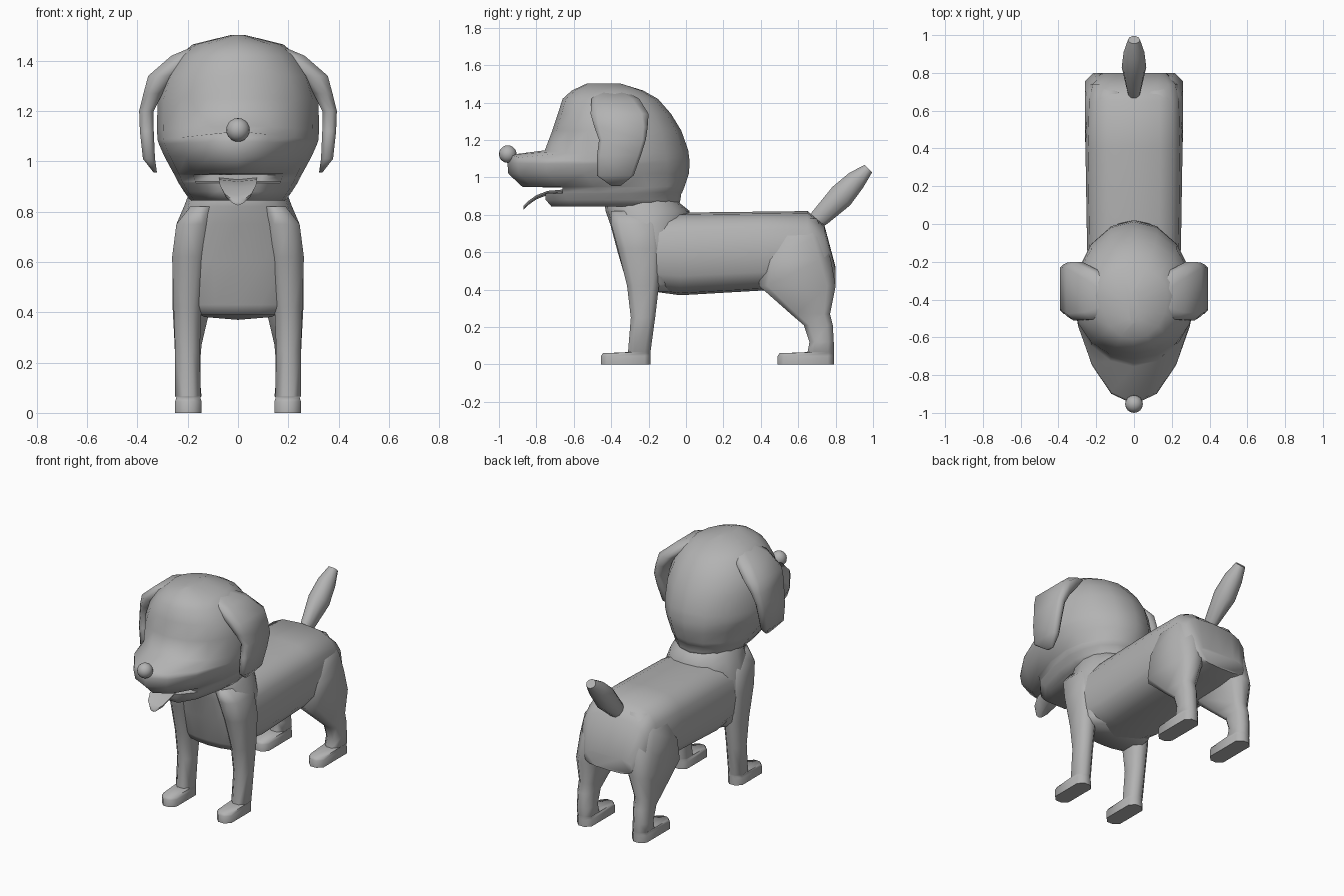
import bpy, bmesh, math

grey = bpy.data.materials.new("grey_coat")
grey.diffuse_color = (0.45, 0.45, 0.45, 1)


def loft(name, rings, angle=70):
    """Skin a list of equal-length closed rings and cap both ends."""
    bm = bmesh.new()
    loops = [[bm.verts.new(p) for p in r] for r in rings]
    n = len(loops[0])
    for a, b in zip(loops, loops[1:]):
        for i in range(n):
            j = (i + 1) % n
            bm.faces.new((a[i], a[j], b[j], b[i]))
    bm.faces.new(loops[0])
    bm.faces.new(loops[-1])
    bmesh.ops.recalc_face_normals(bm, faces=bm.faces)
    return finish(name, bm, angle)


def finish(name, bm, angle):
    me = bpy.data.meshes.new(name)
    bm.to_mesh(me)
    bm.free()
    me.materials.append(grey)
    me.polygons.foreach_set("use_smooth", [True] * len(me.polygons))
    me.set_sharp_from_angle(angle=math.radians(angle))
    ob = bpy.data.objects.new(name, me)
    bpy.context.collection.objects.link(ob)
    return ob


def level_ring(z, front, mid, back, w, q=1.0, drop=0.0, clip=-9.0, n=16):
    """Horizontal ring: q shapes the front half, drop lowers its sides,
    clip cuts it off flat at the front."""
    pts = []
    for i in range(n):
        a = 2 * math.pi * i / n
        s, c = math.sin(a), math.cos(a)
        y = mid + ((front - mid) * c ** q if c > 1e-6 else (mid - back) * c)
        pts.append((w * s, max(y, clip), z - drop * abs(s)))
    return pts


def barrel_ring(y, z0, z1, w, n=16, e=0.65):
    """Upright rounded-box ring for the trunk."""
    pts = []
    for i in range(n):
        a = 2 * math.pi * i / n
        s, c = math.sin(a), math.cos(a)
        x = math.copysign(abs(s) ** e, s) * w
        h = math.copysign(abs(c) ** e, c)
        pts.append((x, y, (z0 + z1) / 2 + h * (z1 - z0) / 2))
    return pts


def box_ring(z, y0, y1, x0, x1, side, c=0.3):
    """Horizontal rectangle with cut corners, mirrored by side."""
    b = c * min(y1 - y0, x1 - x0)
    p = [(x0 + b, y0), (x1 - b, y0), (x1, y0 + b), (x1, y1 - b),
         (x1 - b, y1), (x0 + b, y1), (x0, y1 - b), (x0, y0 + b)]
    return [(side * x, y, z) for x, y in p]


# Head: jaw, open mouth (rings clipped at the front), muzzle, face and skull
head = [
    (0.845, -0.80, -0.28, -0.04, 0.19, 1.3, 0, -0.72),
    (0.88, -0.83, -0.29, -0.03, 0.215, 1.3, 0, -0.75),
    (0.915, -0.86, -0.31, -0.025, 0.237, 1.3, 0, -0.75),
    (0.92, -0.86, -0.31, -0.02, 0.24, 1.3, 0, -0.66),
    (0.945, -0.87, -0.32, -0.01, 0.252, 1.3, 0, -0.66),
    (0.95, -0.875, -0.33, -0.008, 0.255, 1.3),
    (1.02, -0.95, -0.38, 0.015, 0.293, 1.3),
    (1.08, -0.955, -0.40, 0.02, 0.315, 1.35, 0.01),
    (1.12, -0.945, -0.40, 0.015, 0.32, 1.4, 0.035),
    (1.145, -0.755, -0.40, 0.012, 0.322, 1.1, 0.02),
    (1.25, -0.715, -0.40, -0.025, 0.32, 0.95),
    (1.34, -0.685, -0.39, -0.08, 0.29, 0.85),
    (1.42, -0.66, -0.38, -0.15, 0.235, 0.85),
    (1.465, -0.61, -0.38, -0.23, 0.18, 1.0),
    (1.502, -0.53, -0.43, -0.35, 0.03, 1.0),
]
loft("head", [level_ring(*r) for r in head], 80)

# Neck and chest
chest = [
    (0.39, -0.30, -0.20, -0.05, 0.20, 0.7),
    (0.43, -0.315, -0.20, -0.02, 0.24, 0.65),
    (0.60, -0.365, -0.20, 0.0, 0.258, 0.65),
    (0.75, -0.405, -0.21, 0.01, 0.245, 0.7),
    (0.82, -0.43, -0.22, 0.02, 0.215, 0.8),
    (0.86, -0.435, -0.23, -0.03, 0.20, 0.9),
    (0.92, -0.40, -0.23, -0.07, 0.16, 1.0),
]
loft("chest", [level_ring(*r) for r in chest])

# Trunk
trunk = [
    (-0.25, 0.40, 0.79, 0.245), (-0.03, 0.37, 0.812, 0.25),
    (0.40, 0.395, 0.817, 0.257), (0.65, 0.40, 0.82, 0.25),
    (0.74, 0.41, 0.745, 0.23), (0.80, 0.42, 0.52, 0.17),
]
loft("trunk", [barrel_ring(*r) for r in trunk], 80)

# Legs and ears, as (height, front, back, inner, outer)
front_leg = [
    (0.0, -0.455, -0.19, 0.145, 0.25), (0.045, -0.455, -0.19, 0.145, 0.25),
    (0.06, -0.445, -0.19, 0.15, 0.245), (0.066, -0.31, -0.19, 0.148, 0.25),
    (0.25, -0.295, -0.165, 0.152, 0.25), (0.42, -0.315, -0.145, 0.145, 0.256),
    (0.62, -0.365, -0.13, 0.12, 0.262), (0.75, -0.40, -0.14, 0.10, 0.245),
    (0.82, -0.40, -0.18, 0.08, 0.19),
]
hind_leg = [
    (0.0, 0.49, 0.79, 0.145, 0.25), (0.045, 0.49, 0.79, 0.145, 0.25),
    (0.06, 0.50, 0.79, 0.15, 0.245), (0.066, 0.65, 0.79, 0.145, 0.25),
    (0.12, 0.66, 0.79, 0.15, 0.25), (0.21, 0.63, 0.785, 0.15, 0.25),
    (0.27, 0.56, 0.77, 0.145, 0.252), (0.42, 0.39, 0.80, 0.11, 0.26),
    (0.56, 0.40, 0.775, 0.06, 0.26), (0.68, 0.48, 0.74, 0.05, 0.25),
    (0.78, 0.52, 0.70, 0.05, 0.18),
]
ear = [
    (1.46, -0.47, -0.32, 0.06, 0.17), (1.42, -0.505, -0.25, 0.14, 0.265),
    (1.34, -0.51, -0.20, 0.24, 0.357), (1.27, -0.49, -0.205, 0.30, 0.376),
    (1.20, -0.465, -0.215, 0.335, 0.393), (1.12, -0.475, -0.24, 0.335, 0.39),
    (1.01, -0.477, -0.28, 0.33, 0.378), (0.955, -0.40, -0.35, 0.322, 0.335),
]
for side, label in ((1, "left"), (-1, "right")):
    for name, rows in (("front_leg", front_leg), ("hind_leg", hind_leg), ("ear", ear)):
        loft(f"{name}_{label}", [box_ring(*r, side) for r in rows])

# Tail: rings square to a rising axis, as (y, z, half width, half depth)
tail = [(0.68, 0.755, 0.03, 0.045), (0.72, 0.79, 0.04, 0.055),
        (0.83, 0.90, 0.065, 0.072), (0.91, 0.985, 0.055, 0.057),
        (0.975, 1.047, 0.032, 0.03)]
rings = []
for y, z, w, d in tail:
    angs = [math.pi * i / 5 for i in range(10)]
    rings.append([(w * math.cos(a), y - 0.69 * d * math.sin(a),
                   z + 0.72 * d * math.sin(a)) for a in angs])
loft("tail", rings)

# Tongue: curved strip, as (y, z, half width)
tongue = [(-0.66, 0.925, 0.075), (-0.74, 0.918, 0.076),
          (-0.80, 0.895, 0.072), (-0.845, 0.863, 0.055), (-0.87, 0.837, 0.022)]
loft("tongue", [[(-w, y, z + 0.01), (0, y, z + 0.002), (w, y, z + 0.01),
                 (w * 0.9, y, z - 0.004), (0, y, z - 0.012), (-w * 0.9, y, z - 0.004)]
                for y, z, w in tongue])

# Nose
bm = bmesh.new()
bmesh.ops.create_uvsphere(bm, u_segments=16, v_segments=10, radius=0.047)
bmesh.ops.translate(bm, verts=bm.verts, vec=(0, -0.953, 1.125))
finish("nose", bm, 60)
